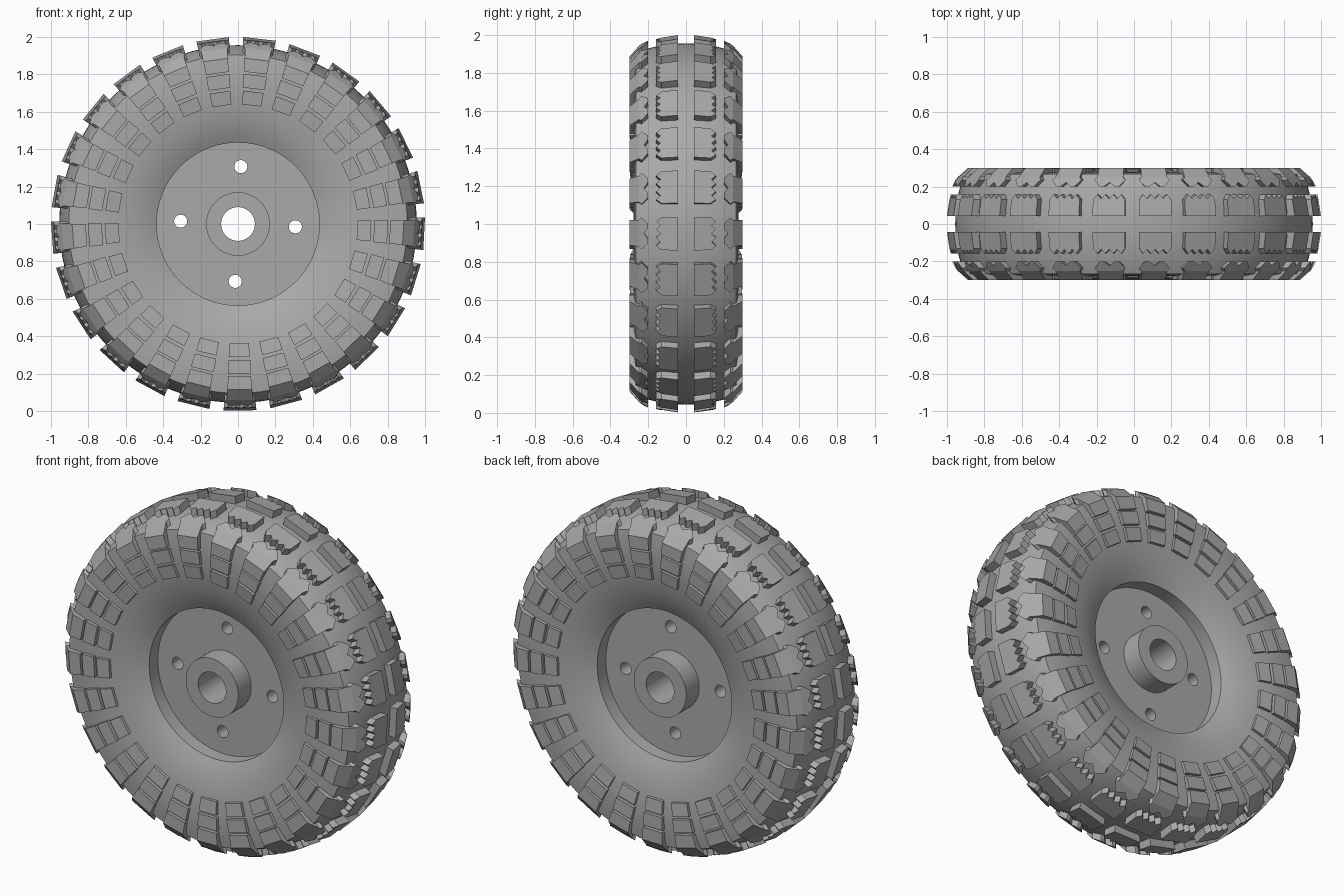
import bpy, bmesh, math
from mathutils import Vector, Matrix

cube = bpy.data.objects.get("Cube")
if cube:
    bpy.data.objects.remove(cube)

grey = bpy.data.materials.new("grey")
grey.use_nodes = True
COLOUR = (0.4, 0.4, 0.4, 1)
grey.diffuse_color = COLOUR
grey.node_tree.nodes["Principled BSDF"].inputs["Base Color"].default_value = COLOUR

LUGS = 25
STEP = math.tau / LUGS
START = math.radians(270.6)


def polar(angle, r, y):
    """Point at a wheel angle, radius and distance along the axle."""
    return Vector((r * math.cos(angle), y, 1 + r * math.sin(angle)))


def finish(name, bm, smooth=False):
    bmesh.ops.recalc_face_normals(bm, faces=bm.faces)
    mesh = bpy.data.meshes.new(name)
    bm.to_mesh(mesh)
    bm.free()
    mesh.materials.append(grey)
    obj = bpy.data.objects.new(name, mesh)
    bpy.context.collection.objects.link(obj)
    bpy.ops.object.select_all(action='DESELECT')
    obj.select_set(True)
    bpy.context.view_layer.objects.active = obj
    if smooth:
        bpy.ops.object.shade_smooth_by_angle(angle=math.radians(25))
    return obj


def lathe(name, half, segments):
    """Revolve a half profile of (radius, y), mirrored in y, into a closed ring."""
    profile = half + [(r, -y) for r, y in reversed(half) if y > 0]
    bm = bmesh.new()
    rings = [[bm.verts.new(polar(math.tau * i / segments, r, y)) for r, y in profile]
             for i in range(segments)]
    n = len(profile)
    for i, ring in enumerate(rings):
        after = rings[(i + 1) % segments]
        for j in range(n):
            k = (j + 1) % n
            bm.faces.new((ring[j], ring[k], after[k], after[j]))
    return finish(name, bm, True)


def lug_ring(name, shapes):
    """Repeat prisms round both sides; a shape lists (angle, inner (r, y), outer (r, y))."""
    bm = bmesh.new()
    for i in range(LUGS):
        for side in (-1, 1):
            for shape in shapes:
                base = START + i * STEP
                low = [bm.verts.new(polar(base + a, r, side * y)) for a, (r, y), _ in shape]
                top = [bm.verts.new(polar(base + a, r, side * y)) for a, _, (r, y) in shape]
                bm.faces.new(low)
                bm.faces.new(top)
                for j in range(len(low)):
                    k = (j + 1) % len(low)
                    bm.faces.new((low[j], low[k], top[k], top[j]))
    return finish(name, bm)


def symmetric(points):
    """Complete an outline of (angle, y) given on one side of its centre line."""
    return points + [(-a, y) for a, y in reversed(points) if a > 0]


def radial_prism(points, floor, top):
    return [(a, (floor, y), (top(y), y)) for a, y in symmetric(points)]


# Tyre body, from the axle-side opening over the sidewall to the crown
tyre = lathe("tyre", [
    (0.435, 0.20), (0.465, 0.215), (0.51, 0.234), (0.56, 0.25), (0.62, 0.263),
    (0.69, 0.273), (0.76, 0.277), (0.84, 0.275), (0.905, 0.266), (0.922, 0.225),
    (0.936, 0.175), (0.947, 0.12), (0.954, 0.06), (0.956, 0)], 100)

# Recessed wheel disc with its hub and bore
disc = lathe("wheel_disc", [
    (0.09, 0.24), (0.17, 0.24), (0.17, 0.12), (0.44, 0.12)], 64)

# Four bolt holes through the disc
bm = bmesh.new()
for k in range(4):
    centre = polar(math.radians(90 * k - 2.8), 0.307, 0)
    bmesh.ops.create_cone(bm, cap_ends=True, segments=24, radius1=0.035, radius2=0.035, depth=0.5,
                          matrix=Matrix.Translation(centre) @ Matrix.Rotation(math.pi / 2, 4, 'X'))
cutter = finish("bolt_hole_cutter", bm)
cutter.hide_render = True
bpy.context.view_layer.objects.active = disc
cut = disc.modifiers.new("bolt_holes", 'BOOLEAN')
cut.operation = 'DIFFERENCE'
cut.object = cutter
bpy.ops.object.modifier_move_to_index(modifier=cut.name, index=0)
bpy.ops.object.modifier_apply(modifier=cut.name)
bpy.data.objects.remove(cutter)

# Crown lugs with a zigzag outer edge
W = 0.088
crown = [(W, 0.042), (W, 0.13), (W * 0.75, 0.158), (W * 0.5, 0.136), (W * 0.25, 0.158), (0, 0.136)]
lug_ring("crown_lugs", [radial_prism(crown, 0.92, lambda y: 1.002 - 0.9 * y * y)])

# Forked shoulder lugs wrapping down onto the sidewall
slope = lambda y: 0.972 - 0.3 * (y - 0.2) - 10 * (y - 0.2) ** 2 * 0.55
prongs = [(W * 0.85, 0.25), (W, 0.235), (W * 0.6, 0.2), (W * 0.35, 0.2), (0, 0.222)]
neck = [(W * 0.85, 0.3), (W * 0.85, 0.25)]
lug_ring("shoulder_lugs", [radial_prism(prongs, 0.88, slope), radial_prism(neck, 0.815, slope)])

# Pairs of small blocks on the sidewalls
blocks = []
for r0, r1, y0, y1 in ((0.64, 0.713, 0.283, 0.293), (0.73, 0.803, 0.295, 0.298)):
    blocks.append([(a, (r, 0.24), (r, y)) for a, r, y in (
        (-W * 0.92, r0, y0), (W * 0.92, r0, y0), (W * 0.88, r1, y1), (-W * 0.88, r1, y1))])
lug_ring("sidewall_blocks", blocks)
